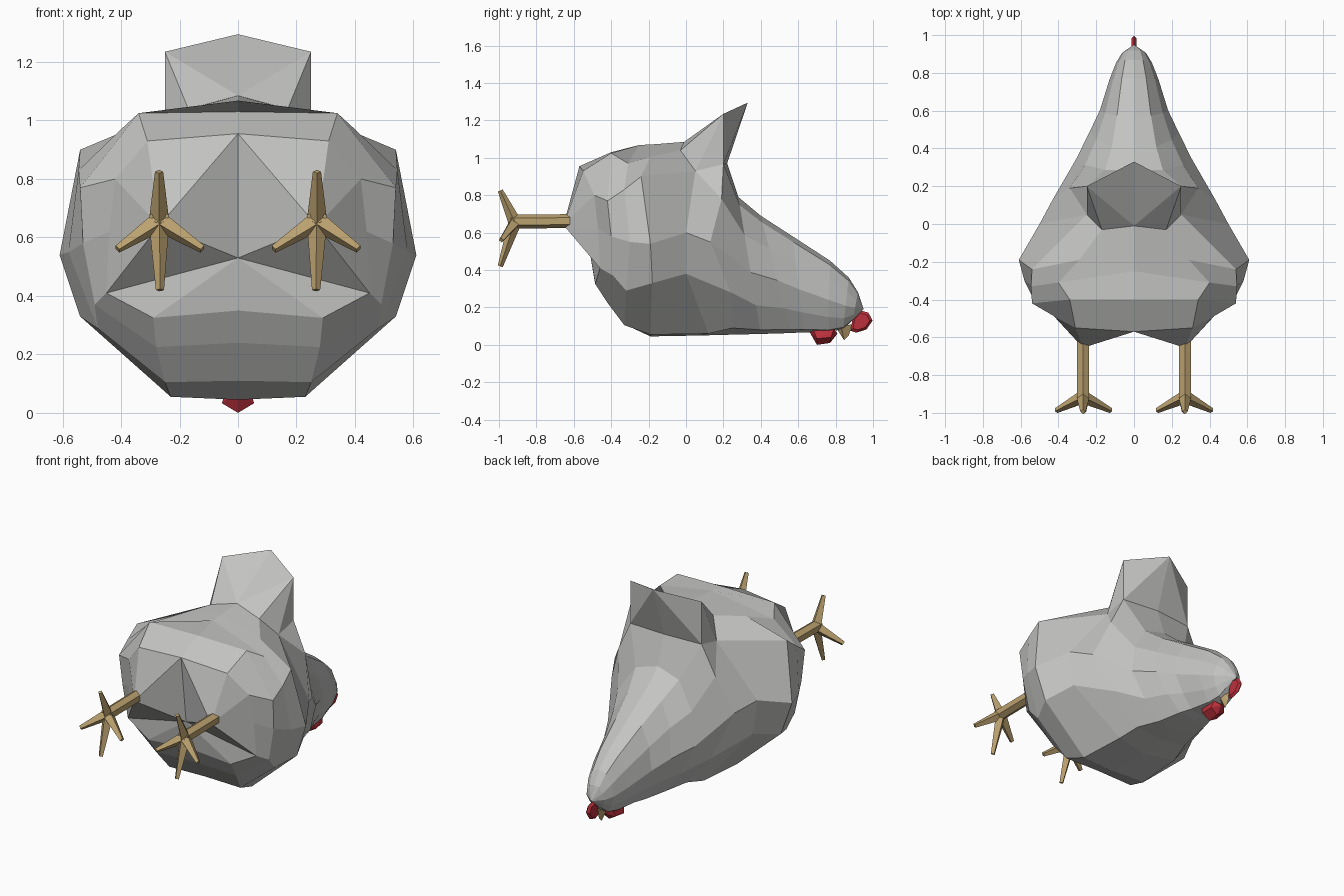
import bpy, bmesh
from mathutils import Vector

if "Cube" in bpy.data.objects:
    bpy.data.objects.remove(bpy.data.objects["Cube"])


def material(name, rgb):
    m = bpy.data.materials.new(name)
    m.diffuse_color = (*rgb, 1)
    m.use_nodes = True
    m.node_tree.nodes["Principled BSDF"].inputs["Base Color"].default_value = m.diffuse_color
    return m


GREY = material("feather grey", (0.55, 0.55, 0.54))
TAN = material("horn tan", (0.50, 0.36, 0.16))
RED = material("comb red", (0.50, 0.03, 0.045))


def finish(name, bm, mat):
    bmesh.ops.remove_doubles(bm, verts=bm.verts, dist=0.0005)
    bmesh.ops.recalc_face_normals(bm, faces=bm.faces)
    mesh = bpy.data.meshes.new(name)
    bm.to_mesh(mesh)
    bm.free()
    mesh.materials.append(mat)
    ob = bpy.data.objects.new(name, mesh)
    bpy.context.collection.objects.link(ob)
    return ob


def mirrored_faces(name, faces, mat):
    """Faces given on the +x half, copied across x = 0."""
    bm = bmesh.new()
    for side in (1, -1):
        for f in faces:
            bm.faces.new([bm.verts.new((side * p[0], p[1], p[2])) for p in f])
    return finish(name, bm, mat)


def hull(name, points, mat):
    bm = bmesh.new()
    vs = [bm.verts.new(p) for p in points]
    bmesh.ops.convex_hull(bm, input=vs)
    bmesh.ops.delete(bm, geom=[v for v in bm.verts if not v.link_faces], context='VERTS')
    return finish(name, bm, mat)


# Body: half rings from belly line to back line, thighs to shoulders
rings = [
    [(0, -.49, .35), (.29, -.485, .325), (.45, -.46, .41), (.44, -.47, .62),
     (.42, -.49, .80), (.31, -.55, .93), (0, -.57, .955)],
    [(0, -.43, .24), (.28, -.42, .225), (.49, -.39, .37), (.53, -.40, .58),
     (.54, -.42, .77), (.34, -.40, 1.025), (0, -.40, 1.03)],
    [(0, -.33, .11), (.25, -.33, .105), (.48, -.32, .29), (.58, -.30, .55),
     (.545, -.33, .83), (.40, -.31, .97), (0, -.25, 1.068)],
    [(0, -.19, .045), (.23, -.19, .055), (.54, -.18, .33), (.61, -.19, .54),
     (.54, -.24, .90), (.29, -.19, 1.005), (0, -.16, 1.073)],
    [(0, .08, .05), (.21, .12, .06), (.47, 0, .38), (.50, 0, .60),
     (.25, .05, .93), (.17, -.03, 1.04), (0, -.01, 1.085)],
    [(0, .27, .055), (.18, .25, .09), (.34, .24, .28), (.43, .13, .55),
     (.34, .19, .78), (.25, .20, .965), (0, .22, .97)],
]

# Neck and head: scaled copies of one half section (y low, y high, z low, z high, half width)
section = [(0, 0), (.45, .03), (.76, .21), (1, .45), (.85, .72), (.5, .94), (0, 1)]
for y0, y1, z0, z1, w in [(.40, .28, .058, .79, .305), (.56, .40, .063, .69, .235),
                          (.63, .57, .067, .58, .18), (.76, .77, .068, .45, .13),
                          (.84, .87, .085, .36, .095), (.89, .92, .13, .28, .065)]:
    rings.append([(u * w, y0 + (y1 - y0) * t, z0 + (z1 - z0) * t) for u, t in section])

faces = []
for a, b in zip(rings, rings[1:]):
    for i in range(6):
        faces.append([a[i], a[i + 1], b[i + 1], b[i]])
# Belly plate below the legs, and thighs drawn out to a point above it
thigh, hollow = (.27, -.655, .64), (0, -.52, .53)
r = rings[0]
faces += [[hollow, r[0], r[1]], [hollow, r[1], r[2]]]
rim = r[2:] + [hollow]
faces += [[thigh, rim[i], rim[(i + 1) % 6]] for i in range(6)]
# Face closes on a point
tip = (0, .95, .19)
faces += [[rings[-1][i], rings[-1][i + 1], tip] for i in range(6)]
mirrored_faces("body", faces, GREY)

# Tail: upright flared wedge
top, peak = (.25, .20, 1.235), (0, .33, 1.295)
front, back = (0, -.01, 1.085), (0, .22, .97)
inner, outer, rear = (.17, -.03, 1.04), (.25, .05, .93), (.25, .20, .965)
mirrored_faces("tail", [[front, inner, top], [front, top, peak], [inner, outer, top],
                        [outer, rear, top], [rear, back, peak], [rear, peak, top]], GREY)


def limb(name, a, b, ra, rb, mat, n=4):
    """Tapered prism from a to b."""
    a, b = Vector(a), Vector(b)
    bm = bmesh.new()
    bmesh.ops.create_cone(bm, cap_ends=True, segments=n, radius1=ra, radius2=rb,
                          depth=(b - a).length)
    quat = (b - a).to_track_quat('Z', 'Y')
    for v in bm.verts:
        v.co = quat @ v.co + (a + b) / 2
    return finish(name, bm, mat)


# Legs and toes
for s, label in ((1, "right"), (-1, "left")):
    limb(label + "_shank", (s * .27, -.60, .662), (s * .27, -.935, .658), .037, .037, TAN, 6)
    ankle = (s * .27, -.915, .655)
    for toe, x, y, z in (("back", .27, -.993, .825), ("middle", .267, -.993, .42),
                         ("outer", .412, -.988, .56), ("inner", .122, -.988, .56)):
        limb(f"{label}_{toe}_toe", ankle, (s * x, y, z), .035, .014, TAN)

# Beak
hull("beak", [(0, .845, .025), (.03, .83, .10), (-.03, .83, .10), (0, .89, .11),
              (0, .87, .05), (0, .81, .08)], TAN)

# Comb: thin bevelled disc on the brow
outline = [(.88, .075), (.89, .14), (.93, .185), (.975, .172), (.998, .13), (.965, .082), (.91, .065)]
pts = [(0, y, z) for y, z in outline]
pts += [(s * .013, .935 + (y - .935) * .75, .125 + (z - .125) * .75)
        for y, z in outline for s in (1, -1)]
hull("comb", pts, RED)

# Wattle under the chin
pts = [(0, .70, 0), (0, .77, .01), (0, .81, .06), (0, .66, .07)]
pts += [(s * x, y, z) for s in (1, -1)
        for x, y, z in ((.055, .70, .033), (.05, .775, .04), (.04, .68, .08), (.04, .79, .085))]
hull("wattle", pts, RED)
